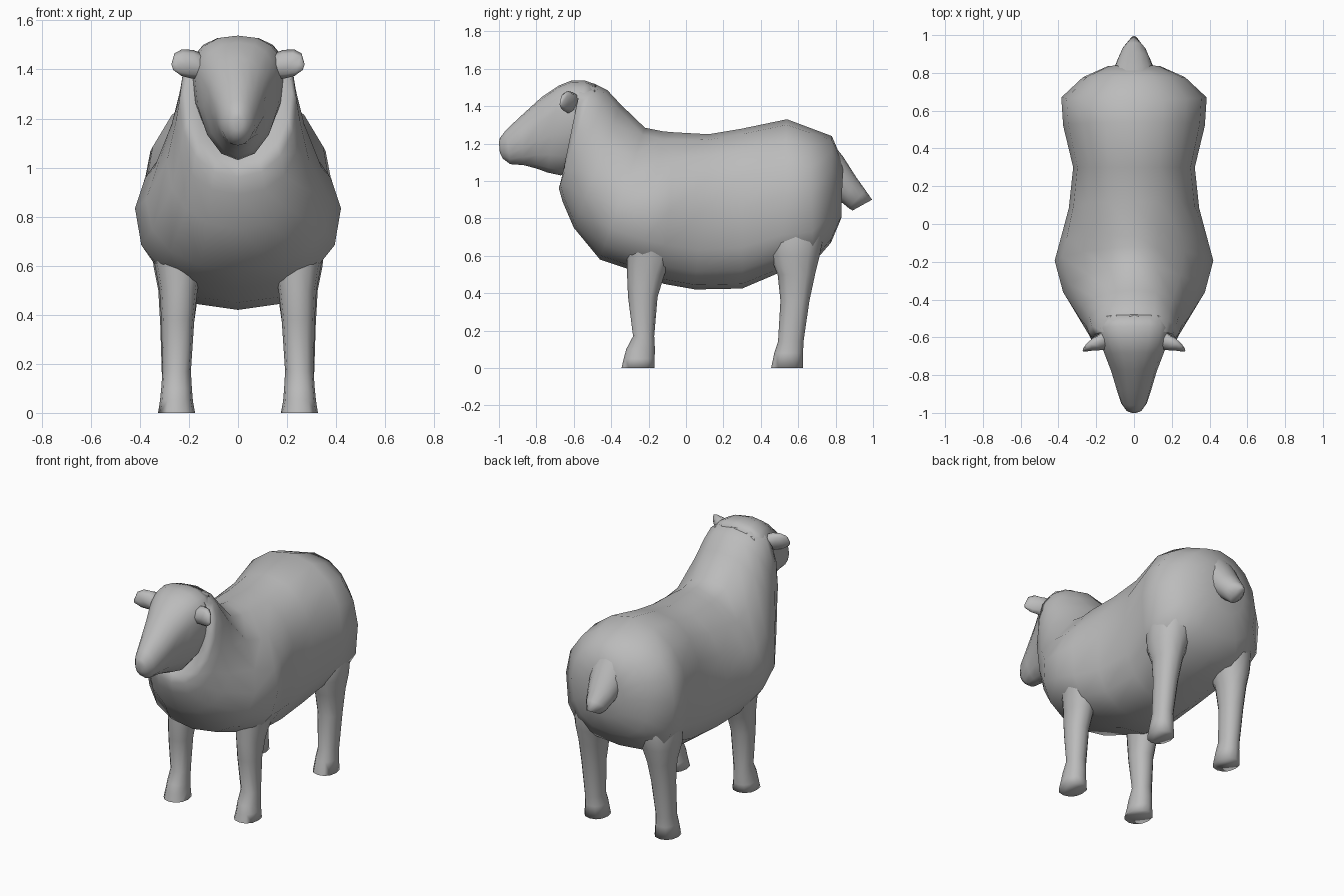
import bpy, bmesh, math
from mathutils import Vector

wool = bpy.data.materials.new("wool grey")
wool.diffuse_color = (0.5, 0.5, 0.5, 1)
SIDES = 16


def power(v, e):
    return math.copysign(abs(v) ** e, v)


def section(yt, zt, yb, zb, width, mid, up=1.0, low=None):
    """Ring between a top and a bottom point, widest at fraction mid of its height;
    up and low set how full the upper and lower halves are."""
    top, bottom = Vector((0, yt, zt)), Vector((0, yb, zb))
    ring = []
    for i in range(SIDES):
        a = 2 * math.pi * i / SIDES
        c, s = math.cos(a), math.sin(a)
        e = up if c > 0 else (low or up)
        c = power(c, e)
        p = bottom.lerp(top, mid + c * ((1 - mid) if c > 0 else mid))
        p.x = width * power(s, e)
        ring.append(p)
    return ring


def level(z, y0, y1, x0, x1, sides=12):
    """Horizontal leg ring from its extents."""
    ring = []
    for i in range(sides):
        a = 2 * math.pi * i / sides
        ring.append(Vector(((x0 + x1) / 2 + (x1 - x0) / 2 * power(math.cos(a), 0.9),
                            (y0 + y1) / 2 + (y1 - y0) / 2 * power(math.sin(a), 0.9), z)))
    return ring


def loft(name, rings, mirror=False, angle=100):
    bm = bmesh.new()
    loops = [[bm.verts.new(p) for p in r] for r in rings]
    for a, b in zip(loops, loops[1:]):
        n = len(a)
        for i in range(n):
            bm.faces.new((a[i], a[(i + 1) % n], b[(i + 1) % n], b[i]))
    bm.faces.new(loops[0])
    bm.faces.new(loops[-1])
    bmesh.ops.recalc_face_normals(bm, faces=bm.faces)
    me = bpy.data.meshes.new(name)
    bm.to_mesh(me)
    bm.free()
    me.materials.append(wool)
    ob = bpy.data.objects.new(name, me)
    bpy.context.collection.objects.link(ob)
    if mirror:
        ob.modifiers.new("mirror", 'MIRROR')
    bpy.ops.object.select_all(action='DESELECT')
    ob.select_set(True)
    bpy.context.view_layer.objects.active = ob
    bpy.ops.object.shade_smooth_by_angle(angle=math.radians(angle))
    return ob


# Fleece body from rump to collar, closing inward behind the head
loft("body", [section(*s) for s in (
    (0.84, 1.10, 0.83, 0.80, 0.14, 0.5),
    (0.78, 1.24, 0.775, 0.67, 0.27, 0.5, 1.0, 0.8),
    (0.66, 1.285, 0.68, 0.56, 0.385, 0.5, 0.95, 0.65),
    (0.54, 1.33, 0.50, 0.51, 0.375, 0.5, 0.95, 0.7),
    (0.30, 1.28, 0.30, 0.425, 0.322, 0.5, 0.9, 0.75),
    (0.12, 1.25, 0.05, 0.42, 0.345, 0.5, 0.95, 0.75),
    (-0.06, 1.26, -0.12, 0.45, 0.392, 0.48, 1.15, 0.8),
    (-0.12, 1.265, -0.25, 0.51, 0.42, 0.43, 1.3, 0.8),
    (-0.22, 1.285, -0.46, 0.58, 0.375, 0.41, 1.2, 0.9),
    (-0.35, 1.41, -0.60, 0.75, 0.29, 0.42, 0.95),
    (-0.42, 1.485, -0.66, 0.89, 0.253, 0.5, 0.88),
    (-0.49, 1.52, -0.68, 0.96, 0.24, 0.55, 0.82, 0.95),
    (-0.56, 1.525, -0.665, 1.015, 0.22, 0.58, 0.82, 0.95),
    (-0.55, 1.48, -0.61, 1.045, 0.165, 0.56))])

# Head with tapering muzzle and narrow jaw
loft("head", [section(*s) for s in (
    (-0.48, 1.515, -0.56, 1.08, 0.18, 0.70, 0.85, 1.0),
    (-0.54, 1.537, -0.60, 1.06, 0.19, 0.70, 0.85, 1.0),
    (-0.61, 1.538, -0.67, 1.03, 0.178, 0.70, 0.85, 1.0),
    (-0.68, 1.51, -0.74, 1.045, 0.152, 0.70, 0.9, 1.0),
    (-0.77, 1.45, -0.80, 1.067, 0.120, 0.64),
    (-0.88, 1.35, -0.87, 1.085, 0.092, 0.55),
    (-0.96, 1.275, -0.94, 1.09, 0.068, 0.5),
    (-0.995, 1.23, -0.98, 1.12, 0.04, 0.5),
    (-1.0, 1.205, -0.995, 1.15, 0.018, 0.5))])

# Legs, each ring: z, front and back extents, inner and outer extents
loft("front_legs", [level(*s) for s in (
    (0.88, -0.28, -0.06, 0.12, 0.32),
    (0.74, -0.32, -0.04, 0.13, 0.365),
    (0.62, -0.315, -0.06, 0.145, 0.343),
    (0.50, -0.315, -0.115, 0.165, 0.32),
    (0.38, -0.31, -0.152, 0.178, 0.313),
    (0.17, -0.283, -0.17, 0.192, 0.308),
    (0.10, -0.32, -0.166, 0.188, 0.313),
    (0.05, -0.333, -0.168, 0.184, 0.318),
    (0.00, -0.345, -0.168, 0.175, 0.326))], mirror=True)
loft("rear_legs", [level(*s) for s in (
    (0.92, 0.48, 0.68, 0.08, 0.28),
    (0.80, 0.46, 0.73, 0.06, 0.33),
    (0.70, 0.44, 0.735, 0.08, 0.35),
    (0.60, 0.45, 0.715, 0.125, 0.345),
    (0.50, 0.49, 0.69, 0.16, 0.325),
    (0.36, 0.505, 0.66, 0.18, 0.317),
    (0.14, 0.492, 0.628, 0.195, 0.31),
    (0.08, 0.472, 0.626, 0.188, 0.313),
    (0.00, 0.455, 0.625, 0.178, 0.322))], mirror=True)


# Ears: flattened rings along a curving path
def ear_ring(x, y, z, half, depth):
    tilt = Vector((0.3, 0, 1)).normalized()
    return [Vector((x, y, z)) + tilt * half * math.cos(k * math.pi / 4)
            + Vector((0, depth * math.sin(k * math.pi / 4), 0)) for k in range(8)]


loft("ears", [ear_ring(*s) for s in (
    (0.11, -0.60, 1.40, 0.06, 0.05),
    (0.165, -0.62, 1.42, 0.062, 0.048),
    (0.21, -0.633, 1.423, 0.062, 0.036),
    (0.245, -0.652, 1.42, 0.048, 0.022),
    (0.268, -0.668, 1.41, 0.012, 0.008))], mirror=True)

# Tail
loft("tail", [section(*s) for s in (
    (0.76, 1.23, 0.74, 0.96, 0.12, 0.5),
    (0.84, 1.13, 0.80, 0.90, 0.108, 0.5),
    (0.91, 1.02, 0.84, 0.88, 0.085, 0.5),
    (0.96, 0.95, 0.87, 0.855, 0.065, 0.5),
    (0.995, 0.90, 0.89, 0.842, 0.03, 0.5))])
